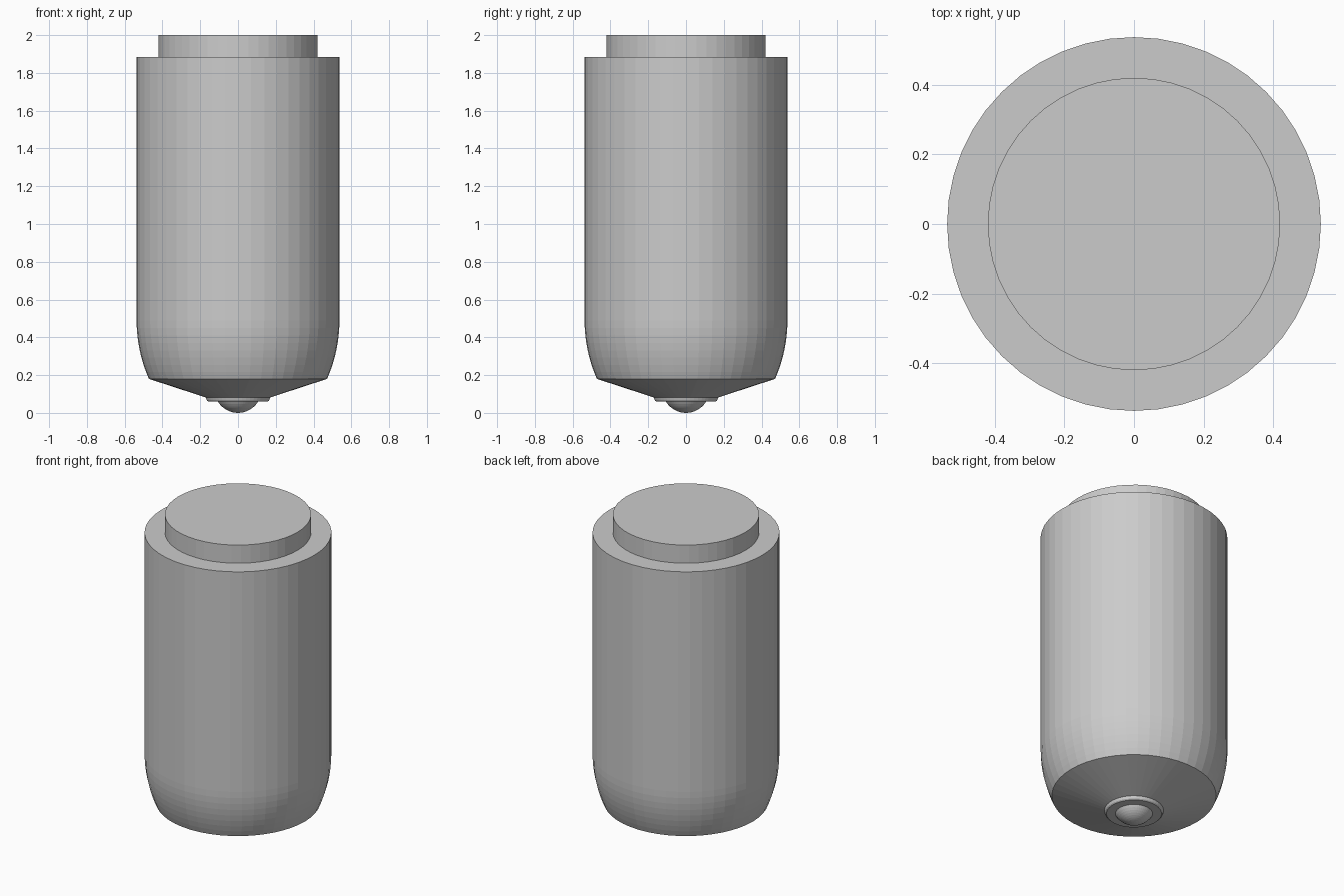
import bpy
import bmesh
from math import sin, cos, asin, pi

SEGMENTS = 48

cube = bpy.data.objects.get("Cube")
if cube:
    bpy.data.objects.remove(cube, do_unlink=True)

# One plain grey for every part
grey = bpy.data.materials.new("plain_grey")
grey.use_nodes = True
colour = (0.6, 0.6, 0.6, 1)
grey.diffuse_color = colour
grey.node_tree.nodes["Principled BSDF"].inputs["Base Color"].default_value = colour


def lathe(name, profile):
    """Revolve (radius, z) points, listed bottom to top, into a closed solid."""
    bm = bmesh.new()
    rings = []
    for r, z in profile:
        if r < 1e-5:
            rings.append([bm.verts.new((0, 0, z))] * SEGMENTS)
        else:
            angles = [2 * pi * i / SEGMENTS for i in range(SEGMENTS)]
            rings.append([bm.verts.new((r * cos(a), r * sin(a), z)) for a in angles])
    for low, high in zip(rings, rings[1:]):
        for i in range(SEGMENTS):
            j = (i + 1) % SEGMENTS
            corners = dict.fromkeys((low[i], low[j], high[j], high[i]))
            bm.faces.new(list(corners))
    # Flat end caps where the profile does not close on the axis
    for ring, (r, z) in ((rings[0], profile[0]), (rings[-1], profile[-1])):
        if r > 1e-5:
            bm.faces.new(ring)
    bmesh.ops.recalc_face_normals(bm, faces=bm.faces)
    mesh = bpy.data.meshes.new(name)
    bm.to_mesh(mesh)
    bm.free()
    mesh.materials.append(grey)
    obj = bpy.data.objects.new(name, mesh)
    bpy.context.collection.objects.link(obj)
    return obj


# Main body: shallow cone underneath, curved shoulder, straight wall
RADIUS, CURVE_TOP, CURVE_HEIGHT, CURVE_RADIUS = 0.537, 0.49, 0.31, 0.77
sweep = asin(CURVE_HEIGHT / CURVE_RADIUS)
shoulder = []
for k in range(9):
    a = sweep * (1 - k / 8)
    shoulder.append((RADIUS - CURVE_RADIUS * (1 - cos(a)),
                     CURVE_TOP - CURVE_RADIUS * sin(a)))
lathe("body", [(0.165, 0.08)] + shoulder + [(RADIUS, 1.885)])

# Raised disc on top
lathe("top_disc", [(0.42, 1.885), (0.42, 2.0)])

# Collar around the tip, with a slightly chamfered lower edge
lathe("tip_collar", [(0.158, 0.06), (0.165, 0.066), (0.17, 0.082)])

# Rounded tip: a spherical cap below the collar
CAP_RADIUS, CAP_HEIGHT = 0.128, 0.06
cap_angle = asin(0.107 / CAP_RADIUS)
tip = []
for k in range(9):
    a = cap_angle * k / 8
    depth = (1 - cos(a)) / (1 - cos(cap_angle))
    tip.append((CAP_RADIUS * sin(a), CAP_HEIGHT * depth))
lathe("rounded_tip", tip)
